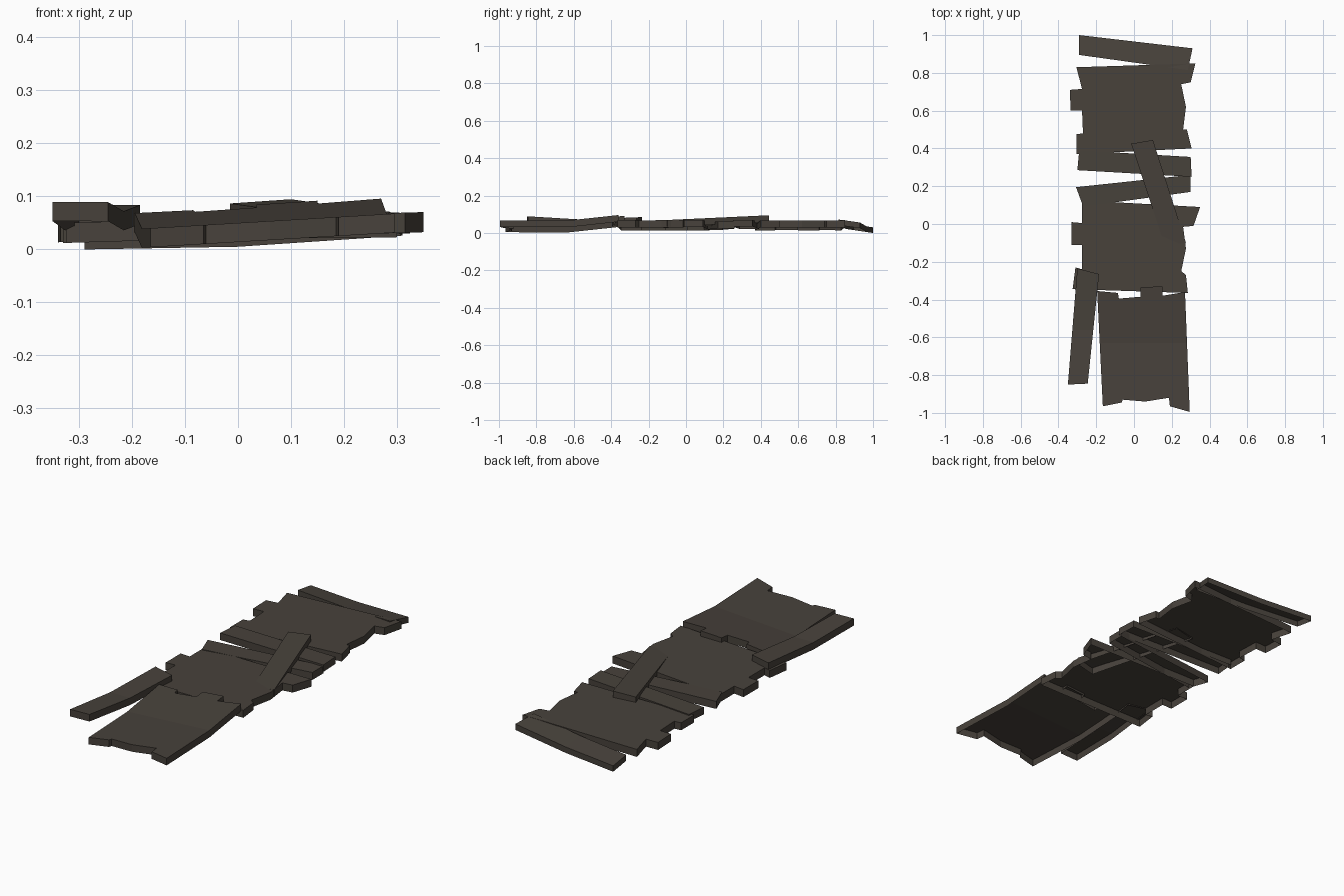
import bpy, bmesh
from mathutils import Vector

if "Cube" in bpy.data.objects:
    bpy.data.objects.remove(bpy.data.objects["Cube"])

wood = bpy.data.materials.new("dark weathered wood")
wood.diffuse_color = (0.064, 0.054, 0.044, 1)
wood.use_nodes = True
wood.node_tree.nodes["Principled BSDF"].inputs["Base Color"].default_value = wood.diffuse_color


def slab(name, outline, top, thick, cuts=()):
    """Top sheet with a skirt and open underside; cuts = (point, normal) bend lines."""
    bm = bmesh.new()
    f = bm.faces.new([bm.verts.new((x, y, 0)) for x, y in outline])
    f.normal_update()
    if f.normal.z < 0:
        f.normal_flip()
    bmesh.ops.triangulate(bm, faces=bm.faces[:])
    for co, no in cuts:
        bmesh.ops.bisect_plane(bm, geom=bm.verts[:] + bm.edges[:] + bm.faces[:],
                               plane_co=co, plane_no=no, dist=1e-5)
    for v in bm.verts:
        v.co.z = top(v.co.x, v.co.y)
    rim = [e for e in bm.edges if e.is_boundary]
    new = bmesh.ops.extrude_edge_only(bm, edges=rim)["geom"]
    for v in new:
        if isinstance(v, bmesh.types.BMVert):
            v.co.z -= thick
    bmesh.ops.recalc_face_normals(bm, faces=bm.faces[:])
    if sum(g.normal.z * g.calc_area() for g in bm.faces) < 0:
        bmesh.ops.reverse_faces(bm, faces=bm.faces[:])
    me = bpy.data.meshes.new(name)
    bm.to_mesh(me)
    bm.free()
    me.materials.append(wood)
    ob = bpy.data.objects.new(name, me)
    bpy.context.collection.objects.link(ob)


X, Y = Vector((1, 0, 0)), Vector((0, 1, 0))

# Loose plank at the back, bent in the middle
slab("back_plank", [(-.29, 1), (-.29, .895), (.285, .815), (.31, .93)],
     lambda x, y: .03 + (1 - y) * .15 + max(0, x) * .05, .03, [((0, 0, 0), X)])

# Back group of joined planks
slab("back_panel",
     [(-.305, .83), (-.275, .715), (-.34, .71), (-.335, .60), (-.275, .60),
      (-.27, .48), (-.305, .475), (-.305, .37), (.305, .40), (.28, .50),
      (.26, .50), (.275, .62), (.25, .74), (.30, .75), (.325, .85)],
     lambda x, y: .06 + .025 * x, .038)

# Two loose cross planks
slab("cross_plank_upper", [(-.29, .39), (-.30, .285), (.305, .25), (.30, .355)],
     lambda x, y: .064 + .02 * x, .036)
slab("cross_plank_lower", [(-.307, .195), (-.27, .095), (-.10, .115), (.30, .17), (.30, .26)],
     lambda x, y: .058 + .01 * x, .038)

# Middle group of joined planks
slab("middle_panel",
     [(-.275, .125), (-.275, .005), (-.33, .01), (-.33, -.11), (-.275, -.11),
      (-.275, -.24), (-.31, -.23), (-.325, -.345), (.285, -.365), (.275, -.27),
      (.25, -.25), (.275, -.13), (.26, -.015), (.315, -.01), (.35, .09)],
     lambda x, y: .06 + .03 * x, .038)

# Front group of lengthwise planks, its back end lifted
slab("front_panel",
     [(-.195, -.355), (-.165, -.965), (-.065, -.945), (-.06, -.93), (.06, -.94),
      (.185, -.92), (.19, -.965), (.295, -.995), (.27, -.36), (.15, -.38),
      (.15, -.33), (.035, -.335), (.035, -.385), (-.08, -.395), (-.085, -.365)],
     lambda x, y: .05 + .06 * x + max(0, y + .63) * .11, .036, [((0, -.63, 0), Y)])

# Loose side plank, sagging in the middle
slab("side_plank", [(-.30, -.235), (-.35, -.85), (-.245, -.845), (-.185, -.265)],
     lambda x, y: .072 + abs(y + .56) * (.06 if y < -.56 else .04), .036,
     [((0, -.56, 0), Y)])

# Diagonal plank lying on top
slab("diagonal_plank", [(-.015, .425), (.165, -.12), (.275, -.10), (.10, .445)],
     lambda x, y: .060 + .058 * x + .065 * y, .035)
